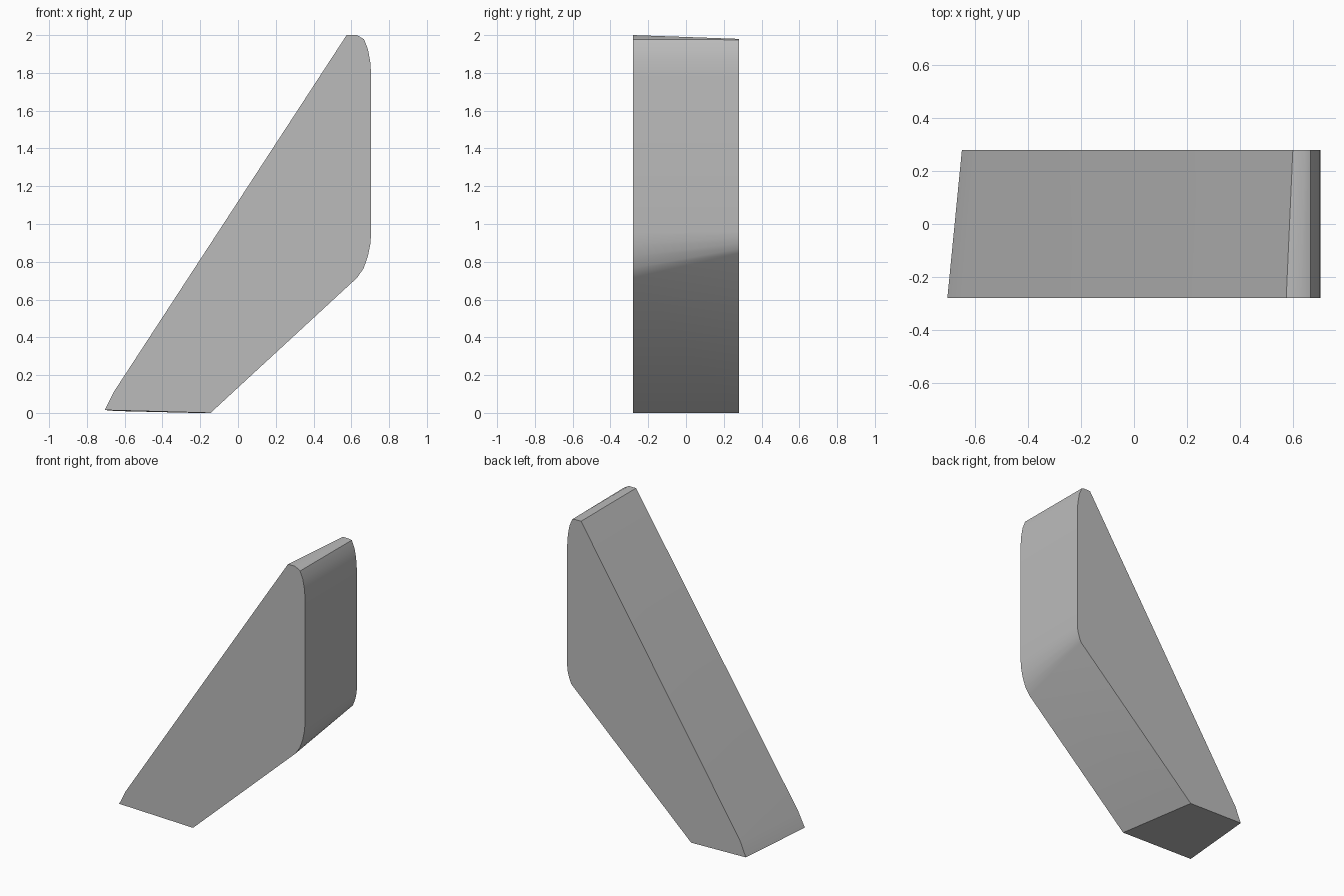
import bpy
import bmesh
import math

# Remove the default cube
cube = bpy.data.objects.get("Cube")
if cube:
    bpy.data.objects.remove(cube, do_unlink=True)

# Single grey material
grey = bpy.data.materials.new("light_grey")
grey.use_nodes = True
colour = (0.5, 0.5, 0.5, 1)
grey.diffuse_color = colour
grey.node_tree.nodes["Principled BSDF"].inputs["Base Color"].default_value = colour

HALF_DEPTH = 0.28

# Matching outline points (x, z) on the front and the slightly smaller back
outline = [
    # underside, running up to the lower rounded corner
    ((-0.705, 0.015), (-0.65, 0.01)),
    ((-0.145, 0.0), (-0.235, 0.0)),
    ((0.63, 0.715), (0.675, 0.845)),
    ((0.665, 0.765), (0.685, 0.87)),
    ((0.688, 0.83), (0.695, 0.9)),
    ((0.70, 0.89), (0.702, 0.93)),
    ((0.705, 0.95), (0.705, 0.96)),
    # upright edge and upper rounded corner
    ((0.705, 1.79), (0.705, 1.79)),
    ((0.70, 1.86), (0.70, 1.86)),
    ((0.688, 1.925), (0.688, 1.925)),
    ((0.667, 1.978), (0.667, 1.975)),
    ((0.63, 2.0), (0.645, 1.98)),
    # short crest, then the long slope
    ((0.575, 2.0), (0.6, 1.98)),
    ((-0.655, 0.115), (-0.605, 0.115)),
]

# Loft the wedge from the front outline to the back outline
bm = bmesh.new()
front = [bm.verts.new((f[0], -HALF_DEPTH, f[1])) for f, b in outline]
back = [bm.verts.new((b[0], HALF_DEPTH, b[1])) for f, b in outline]
bm.faces.new(front)
bm.faces.new(back[::-1])
for i in range(len(outline)):
    j = (i + 1) % len(outline)
    bm.faces.new((front[j], front[i], back[i], back[j]))
bmesh.ops.recalc_face_normals(bm, faces=bm.faces)

mesh = bpy.data.meshes.new("wedge_fin")
bm.to_mesh(mesh)
bm.free()
mesh.materials.append(grey)
fin = bpy.data.objects.new("wedge_fin", mesh)
bpy.context.collection.objects.link(fin)

# Smooth the rounded corners and keep the hard edges
bpy.ops.object.select_all(action="DESELECT")
fin.select_set(True)
bpy.context.view_layer.objects.active = fin
bpy.ops.object.shade_smooth_by_angle(angle=math.radians(30))
